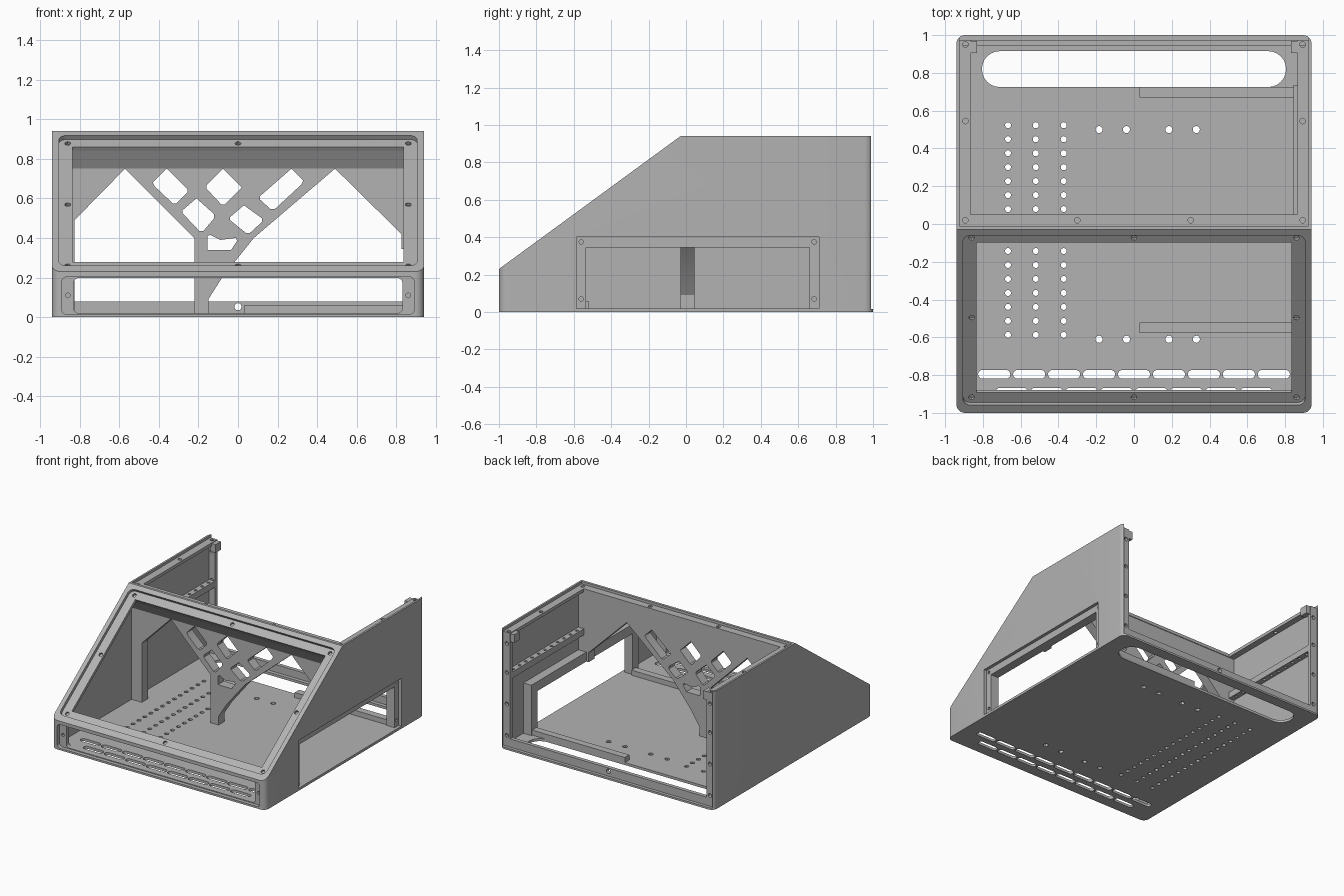
import bpy, bmesh, math
from mathutils import Vector

old = bpy.data.objects.get("Cube")
if old:
    bpy.data.objects.remove(old, do_unlink=True)

grey = bpy.data.materials.new("light_grey")
grey.use_nodes = True
COLOUR = (0.45, 0.45, 0.45, 1)
grey.diffuse_color = COLOUR
grey.node_tree.nodes["Principled BSDF"].inputs["Base Color"].default_value = COLOUR

# Drawing planes: each maps (a, b, height) to a point
PITCH = math.atan2(0.71, 0.97)
ALONG = Vector((0, math.cos(PITCH), math.sin(PITCH)))
OUT = Vector((0, -math.sin(PITCH), math.cos(PITCH)))
MID = Vector((0, -0.51, 0.589))
PLANES = {
    "xy": lambda a, b, h: Vector((a, b, h)),
    "xz": lambda a, b, h: Vector((a, h, b)),
    "yz": lambda a, b, h: Vector((h, a, b)),
    "slope": lambda a, b, h: MID + Vector((a, 0, 0)) + ALONG * b + OUT * h,
}


def prism(name, plane, loops, lo, hi):
    """Extrude one or more closed outlines from lo to hi."""
    bm = bmesh.new()
    put = PLANES[plane]
    for loop in loops:
        low = [bm.verts.new(put(a, b, lo)) for a, b in loop]
        high = [bm.verts.new(put(a, b, hi)) for a, b in loop]
        bm.faces.new(low)
        bm.faces.new(high)
        for i in range(len(loop)):
            j = (i + 1) % len(loop)
            bm.faces.new((low[i], low[j], high[j], high[i]))
    bmesh.ops.recalc_face_normals(bm, faces=bm.faces)
    mesh = bpy.data.meshes.new(name)
    bm.to_mesh(mesh)
    bm.free()
    mesh.materials.append(grey)
    obj = bpy.data.objects.new(name, mesh)
    bpy.context.collection.objects.link(obj)
    return obj


def rect(a0, a1, b0, b1):
    return [(a0, b0), (a1, b0), (a1, b1), (a0, b1)]


def rounded(a0, a1, b0, b1, r, n=6):
    pts = []
    corners = [(a1 - r, b1 - r), (a0 + r, b1 - r), (a0 + r, b0 + r), (a1 - r, b0 + r)]
    for q, (ca, cb) in enumerate(corners):
        for i in range(n + 1):
            t = math.pi / 2 * (q + i / n)
            pts.append((ca + r * math.cos(t), cb + r * math.sin(t)))
    return pts


def slot(ca, cb, w, h):
    return rounded(ca - w / 2, ca + w / 2, cb - h / 2, cb + h / 2, h * 0.495)


def circle(ca, cb, r=0.015, n=12):
    return [(ca + r * math.cos(2 * math.pi * i / n), cb + r * math.sin(2 * math.pi * i / n))
            for i in range(n)]


def boolean(target, plane, loops, lo, hi, op="DIFFERENCE"):
    cutter = prism("cutter", plane, loops, lo, hi)
    cutter.hide_render = True
    mod = target.modifiers.new("cut", "BOOLEAN")
    mod.operation, mod.solver, mod.object = op, "EXACT", cutter
    bpy.ops.object.select_all(action="DESELECT")
    bpy.context.view_layer.objects.active = target
    target.select_set(True)
    bpy.ops.object.modifier_apply(modifier=mod.name)
    bpy.data.objects.remove(cutter, do_unlink=True)


# Outer body from its side profile, with rounded upright corners
body = prism("case_body", "yz",
             [[(-1, 0), (1, 0), (1, 0.94), (-0.03, 0.94), (-1, 0.23)]], -0.94, 0.94)
boolean(body, "xy", [rounded(-0.94, 0.94, -1, 1, 0.045)], -0.5, 1.5, "INTERSECT")

# Rear bay, open at the top and back behind a screw flange
boolean(body, "yz", [rect(0.045, 0.945, 0.02, 0.895)], -0.915, 0.915)
boolean(body, "yz", [rect(0.05, 1.1, 0.08, 1.1)], -0.865, 0.865)
boolean(body, "yz", [rect(-0.01, 1.1, 0.92, 1.1)], -0.925, 0.925)
boolean(body, "yz", [rect(0.975, 1.1, 0.015, 1.1)], -0.925, 0.925)

# Front bay under the sloped panel
boolean(body, "yz", [[(-0.935, 0.02), (-0.03, 0.02), (-0.03, 0.75),
                      (-0.085, 0.84), (-0.935, 0.218)]], -0.915, 0.915)

# Sloped panel seat, window and screw holes
boolean(body, "slope", [rounded(-0.905, 0.905, -0.557, 0.557, 0.04)], -0.025, 0.1)
boolean(body, "slope", [rect(-0.835, 0.835, -0.493, 0.493)], -0.05, 0.1)
boolean(body, "slope", [circle(x, v) for x in (-0.86, 0, 0.86) for v in (-0.523, 0, 0.523)
                        if x or v], -0.042, 0.02)

# Low front panel seat, opening and screw holes
boolean(body, "xz", [rounded(-0.89, 0.89, 0.015, 0.203, 0.025)], -1.1, -0.97)
boolean(body, "xz", [rounded(-0.83, 0.83, 0.021, 0.198, 0.025)], -1.1, -0.93)
boolean(body, "xz", [circle(x, 0.11, 0.012) for x in (-0.86, 0.86)], -1, -0.945)

# Branching divider: side openings and truss holes
boolean(body, "xz", [
    [(-0.825, 0.02), (-0.825, 0.49), (-0.57, 0.75), (-0.22, 0.4), (-0.22, 0.02)],
    [(0.825, 0.02), (0.825, 0.42), (0.49, 0.75), (0.08, 0.4), (-0.08, 0.2),
     (-0.15, 0.09), (-0.15, 0.02)],
    [(-0.43, 0.68), (-0.42, 0.66), (-0.33, 0.575), (-0.31, 0.575), (-0.255, 0.63),
     (-0.255, 0.645), (-0.36, 0.75)],
    [(-0.075, 0.75), (-0.16, 0.665), (-0.16, 0.65), (-0.085, 0.57), (-0.065, 0.57),
     (0.02, 0.655)],
    [(0.27, 0.75), (0.33, 0.69), (0.32, 0.67), (0.185, 0.545), (0.165, 0.545),
     (0.11, 0.595), (0.11, 0.61)],
    [(-0.21, 0.6), (-0.12, 0.52), (-0.12, 0.5), (-0.175, 0.435), (-0.195, 0.435),
     (-0.28, 0.525), (-0.28, 0.54)],
    [(0.03, 0.565), (0.12, 0.5), (0.12, 0.48), (0.06, 0.425), (0.04, 0.425),
     (-0.04, 0.49), (-0.04, 0.505)],
    [(-0.155, 0.41), (-0.14, 0.415), (-0.09, 0.39), (-0.01, 0.4), (-0.005, 0.385),
     (-0.035, 0.34), (-0.155, 0.34)],
], -0.08, 0.06)

# Floor: hole grid, mounting holes, vents and the long rear slot
floor_holes = [circle(x, 0.523 - 0.074 * i, 0.016)
               for x in (-0.667, -0.52, -0.372) for i in range(16)]
floor_holes += [circle(x, y, 0.019) for x in (-0.185, -0.04, 0.185, 0.33) for y in (0.5, -0.61)]
floor_holes += [slot(0.185 * (i - 4), -0.796, 0.17, 0.046) for i in range(9)]
floor_holes += [slot(0.185 * (i - 3.5), -0.89, 0.17, 0.046) for i in range(8)]
floor_holes += [slot(0, 0.82, 1.61, 0.19)]
boolean(body, "xy", floor_holes, -0.1, 0.022)

# Screw holes in the top and back flanges
top_screws = [circle(s * x, y) for s in (-1, 1)
              for x, y in ((0.893, 0.545), (0.893, 0.95), (0.893, 0.02), (0.3, 0.02))]
boolean(body, "xy", top_screws, 0.89, 1)
back_screws = [circle(s * 0.893, z) for s in (-1, 1) for z in (0.1, 0.35, 0.6, 0.83)]
boolean(body, "xz", back_screws + [circle(0, 0.053, 0.018)], 0.935, 1.05)

# Side window on the left wall, with an inset frame behind it
WINDOW = rect(-0.535, 0.66, 0.02, 0.345)
boolean(body, "yz", [rect(-0.585, 0.71, 0.02, 0.4)], 0.914, 1)
boolean(body, "yz", [WINDOW], 0.8, 1)
frame = prism("side_window_frame", "yz", [rect(-0.61, 0.735, 0.015, 0.42)], 0.845, 0.915)
boolean(frame, "yz", [rect(-0.535, 0.66, 0.02, 0.345)], 0.8, 1)
boolean(frame, "yz", [circle(y, z, 0.012) for y in (-0.56, 0.685) for z in (0.07, 0.375)],
        0.89, 1)
parts = [body, frame]

# Floor rails leading to the side window
for name, y in (("front_floor_rail", -0.55), ("rear_floor_rail", 0.697)):
    parts.append(prism(name, "xy", [rect(0.03, 0.845, y - 0.028, y + 0.028)], 0.018, 0.06))

# Drilled shelf rails and corner bosses inside the rear walls
for side, s in (("left", 1), ("right", -1)):
    shelf = prism(side + "_shelf_rail", "xy",
                  [rect(min(s * 0.866, s * 0.917), max(s * 0.866, s * 0.917), 0.04, 0.946)],
                  0.55, 0.6)
    boolean(shelf, "xy", [circle(s * 0.89, 0.1 + 0.08 * i, 0.012) for i in range(11)], 0.5, 0.7)
    boss = prism(side + "_corner_boss", "xy",
                 [rect(min(s * 0.83, s * 0.875), max(s * 0.83, s * 0.875), 0.905, 0.97)],
                 0.85, 0.915)
    parts += [shelf, boss]

# Crisp edges, smooth rounded corners
bpy.ops.object.select_all(action="DESELECT")
for part in parts:
    part.select_set(True)
bpy.context.view_layer.objects.active = body
bpy.ops.object.shade_smooth_by_angle(angle=math.radians(30))
